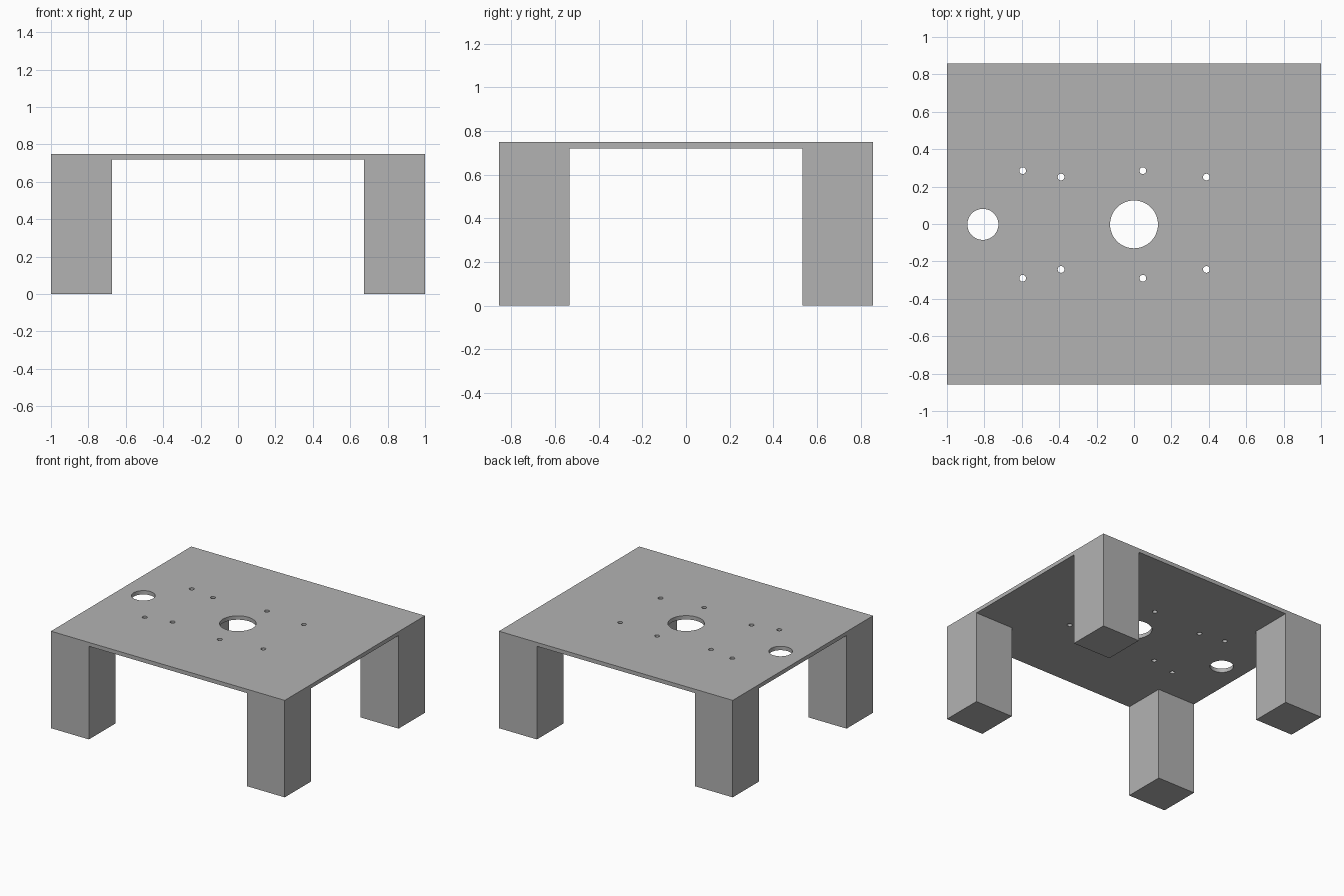
import bpy
import bmesh
from mathutils import Vector

cube = bpy.data.objects.get("Cube")
if cube:
    bpy.data.objects.remove(cube, do_unlink=True)

HALF_X, HALF_Y = 1.0, 0.857
LEG_X, LEG_Y = 0.325, 0.323
UNDERSIDE, TOP = 0.72, 0.75

# Material
grey = bpy.data.materials.new("plain grey")
grey.use_nodes = True
colour = (0.448, 0.448, 0.448, 1)
grey.diffuse_color = colour
grey.node_tree.nodes["Principled BSDF"].inputs["Base Color"].default_value = colour


def make_object(name, bm):
    bmesh.ops.recalc_face_normals(bm, faces=bm.faces)
    mesh = bpy.data.meshes.new(name)
    bm.to_mesh(mesh)
    bm.free()
    obj = bpy.data.objects.new(name, mesh)
    bpy.context.collection.objects.link(obj)
    mesh.materials.append(grey)
    return obj


def extrude(bm, faces, dz):
    result = bmesh.ops.extrude_face_region(bm, geom=faces)["geom"]
    verts = [g for g in result if isinstance(g, bmesh.types.BMVert)]
    bmesh.ops.translate(bm, verts=verts, vec=Vector((0, 0, dz)))


# Plate with four corner legs, one solid body
xs = (-HALF_X, LEG_X - HALF_X, HALF_X - LEG_X, HALF_X)
ys = (-HALF_Y, LEG_Y - HALF_Y, HALF_Y - LEG_Y, HALF_Y)
bm = bmesh.new()
grid = [[bm.verts.new((x, y, TOP)) for y in ys] for x in xs]
for i in range(3):
    for j in range(3):
        bm.faces.new((grid[i][j], grid[i + 1][j], grid[i + 1][j + 1], grid[i][j + 1]))
# Keep the top sheet and thicken it downwards
result = bmesh.ops.extrude_face_region(bm, geom=bm.faces[:], use_keep_orig=True)["geom"]
lower = [g for g in result if isinstance(g, bmesh.types.BMVert)]
bmesh.ops.translate(bm, verts=lower, vec=Vector((0, 0, UNDERSIDE - TOP)))
# Draw the corner squares of the underside down to the floor
corners = [f for f in bm.faces
           if all(v.co.z < TOP - 0.01 for v in f.verts)
           and abs(f.calc_center_median().x) > HALF_X - LEG_X
           and abs(f.calc_center_median().y) > HALF_Y - LEG_Y]
extrude(bm, corners, -UNDERSIDE)
bmesh.ops.dissolve_limit(bm, angle_limit=0.01, verts=bm.verts, edges=bm.edges)
body = make_object("plate_with_legs", bm)

# Round holes: x, y, radius
holes = [(0, -0.002, 0.128), (-0.808, -0.002, 0.083)]
for x, y_back, y_front in ((-0.595, 0.285, -0.29), (0.047, 0.285, -0.29),
                           (-0.39, 0.251, -0.243), (0.387, 0.251, -0.243)):
    holes += [(x, y_back, 0.018), (x, y_front, 0.018)]

bm = bmesh.new()
for x, y, radius in holes:
    made = bmesh.ops.create_cone(bm, cap_ends=True, segments=48, radius1=radius,
                                 radius2=radius, depth=0.2)
    bmesh.ops.translate(bm, verts=made["verts"], vec=Vector((x, y, TOP)))
cutter = make_object("hole_cutter", bm)
cutter.hide_render = True

cut = body.modifiers.new("holes", "BOOLEAN")
cut.operation = "DIFFERENCE"
cut.solver = "EXACT"
cut.object = cutter

# Apply the cut and shade the hole walls smoothly
bpy.ops.object.select_all(action="DESELECT")
body.select_set(True)
bpy.context.view_layer.objects.active = body
bpy.ops.object.modifier_apply(modifier=cut.name)
bpy.data.objects.remove(cutter, do_unlink=True)
bpy.ops.object.shade_smooth_by_angle()
